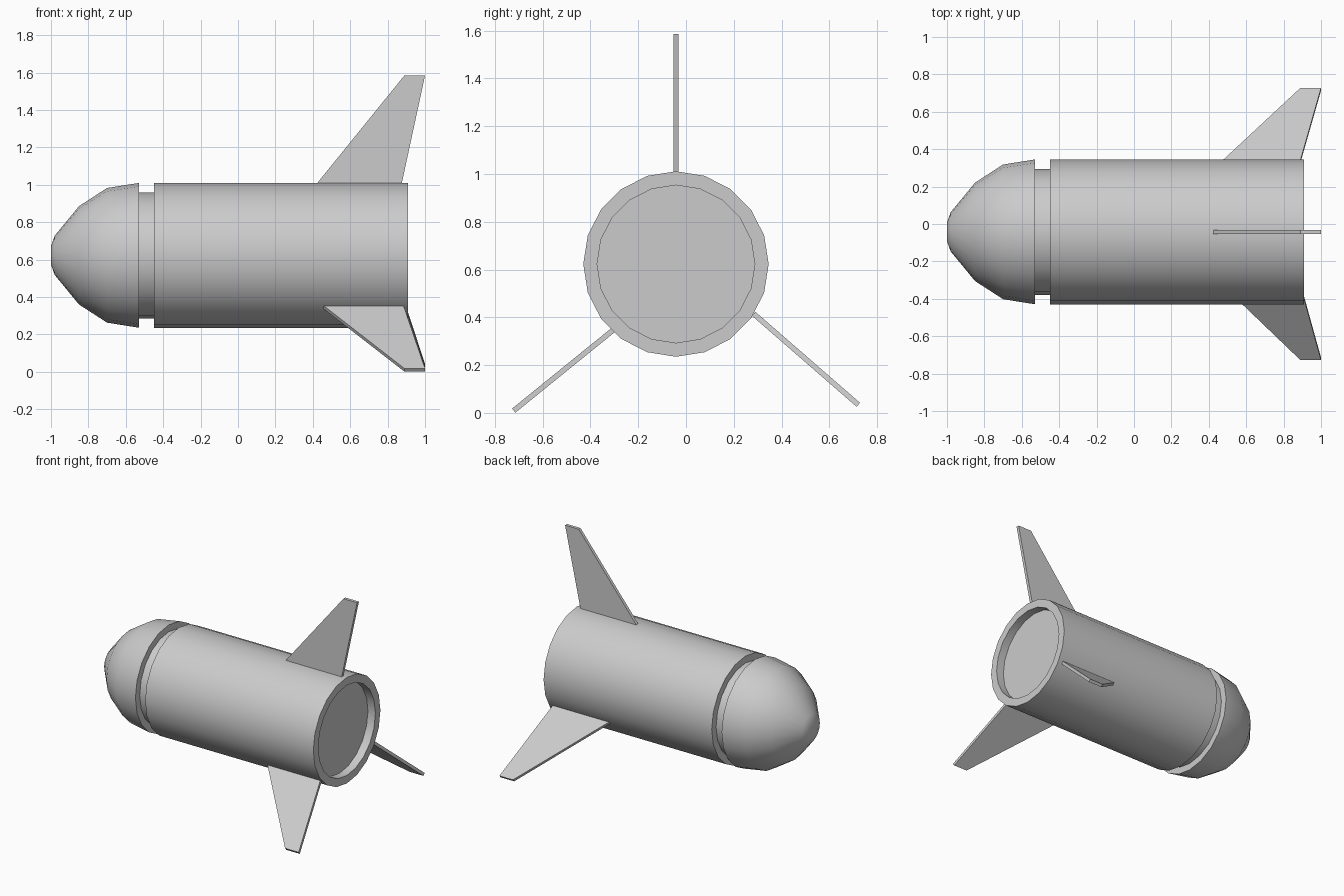
import bpy, bmesh, math
from mathutils import Vector

if "Cube" in bpy.data.objects:
    bpy.data.objects.remove(bpy.data.objects["Cube"])

SIDES = 20
CY, CZ = -0.042, 0.623   # hull axis runs along x


def finish(name, bm, smooth):
    bmesh.ops.recalc_face_normals(bm, faces=bm.faces)
    mesh = bpy.data.meshes.new(name)
    bm.to_mesh(mesh)
    bm.free()
    ob = bpy.data.objects.new(name, mesh)
    bpy.context.collection.objects.link(ob)
    if smooth:
        bpy.ops.object.select_all(action='DESELECT')
        bpy.context.view_layer.objects.active = ob
        ob.select_set(True)
        bpy.ops.object.shade_smooth_by_angle(angle=math.radians(40))
    return ob


def lathe(name, profile):
    """Revolve (x, radius) points around the hull axis and cap both ends."""
    bm = bmesh.new()
    rings = []
    for x, r in profile:
        ring = []
        for i in range(SIDES):
            a = 2 * math.pi * i / SIDES
            ring.append(bm.verts.new((x, CY + r * math.cos(a), CZ + r * math.sin(a))))
        rings.append(ring)
    for a, b in zip(rings, rings[1:]):
        for i in range(SIDES):
            j = (i + 1) % SIDES
            bm.faces.new((a[i], a[j], b[j], b[i]))
    bm.faces.new(rings[0])
    bm.faces.new(rings[-1])
    return finish(name, bm, True)


def fin(name, tip_y, tip_z, angle, height=0.58, thick=0.022):
    """Swept flat fin whose span points along angle in the yz plane."""
    a = math.radians(angle)
    out = Vector((0, math.cos(a), math.sin(a)))
    side = Vector((0, -math.sin(a), math.cos(a))) * thick / 2
    tip = Vector((0, tip_y, tip_z))
    outline = [(0.42, height), (0.89, 0), (1.0, 0), (0.875, height)]
    bm = bmesh.new()
    pts = [tip - out * d + Vector((x, 0, 0)) for x, d in outline]
    lo = [bm.verts.new(p - side) for p in pts]
    hi = [bm.verts.new(p + side) for p in pts]
    bm.faces.new(lo)
    bm.faces.new(hi)
    for i in range(4):
        j = (i + 1) % 4
        bm.faces.new((lo[i], lo[j], hi[j], hi[i]))
    return finish(name, bm, False)


# Rounded nose
lathe("nose_cone", [(-1.0, 0.05), (-0.98, 0.105), (-0.85, 0.263),
                    (-0.70, 0.36), (-0.53, 0.387), (-0.53, 0.33)])

# Recessed neck between nose and hull
lathe("neck_ring", [(-0.535, 0.337), (-0.445, 0.337)])

# Main hull with recessed tail opening
lathe("hull", [(-0.45, 0.33), (-0.45, 0.388), (0.91, 0.388),
               (0.91, 0.33), (0.85, 0.33)])

# Three tail fins
fin("top_fin", CY, 1.585, 90)
fin("front_fin", -0.721, 0.0095, 219)
fin("back_fin", 0.721, 0.034, -41)
